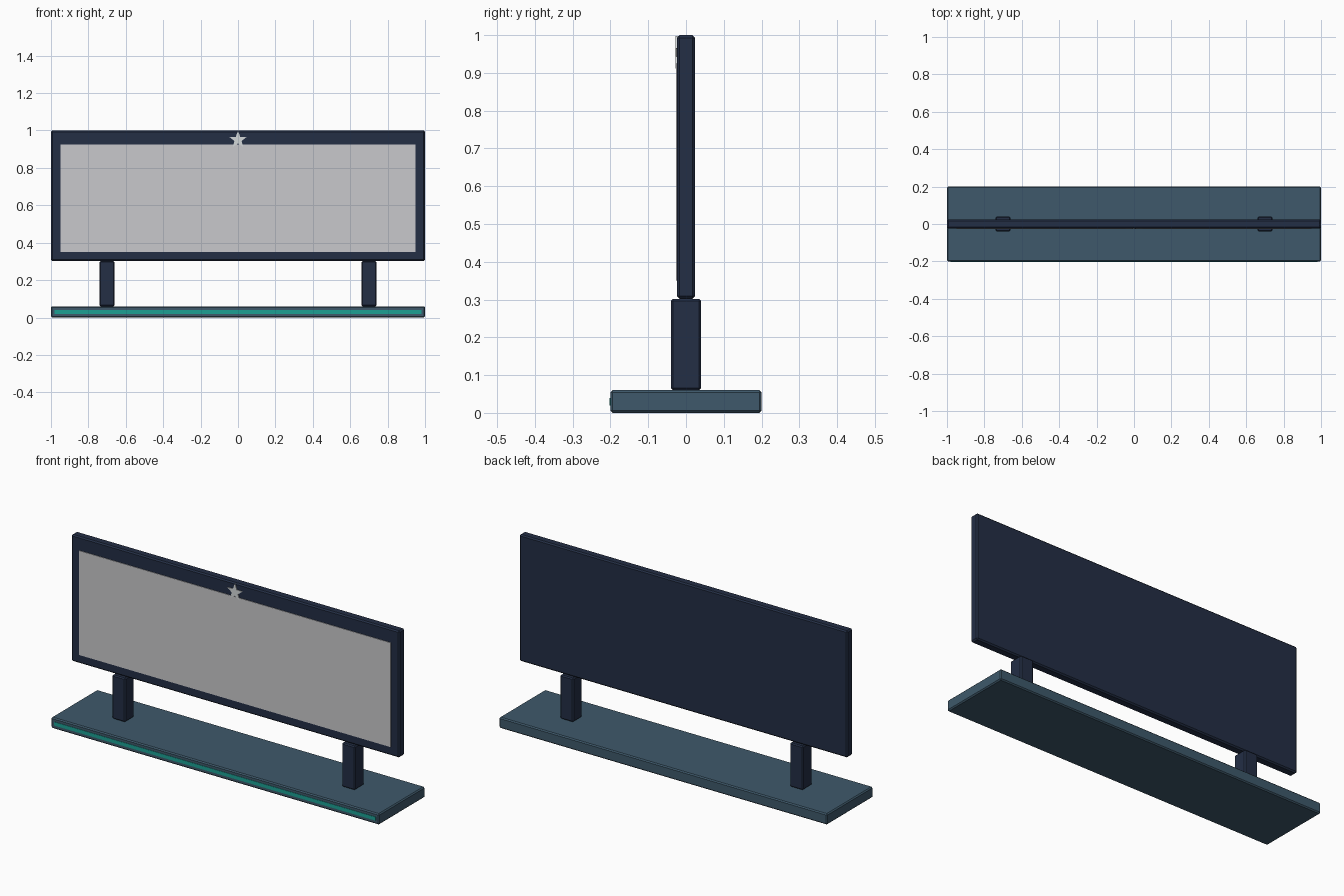
import bpy, bmesh
from math import sin, cos, pi

cube = bpy.data.objects.get("Cube")
if cube:
    bpy.data.objects.remove(cube, do_unlink=True)


def lin(c):
    c /= 255
    return c / 12.92 if c <= 0.04045 else ((c + 0.055) / 1.055) ** 2.4


def material(name, r, g, b):
    m = bpy.data.materials.new(name)
    col = (lin(r), lin(g), lin(b), 1)
    m.use_nodes = True
    m.diffuse_color = col
    m.node_tree.nodes["Principled BSDF"].inputs["Base Color"].default_value = col
    return m


navy = material("dark navy", 35, 46, 69)
slate = material("slate blue", 62, 89, 107)
grey = material("screen grey", 201, 201, 204)
teal = material("teal", 28, 160, 148)
silver = material("star silver", 212, 216, 218)


def finish(bm, name, mat):
    mesh = bpy.data.meshes.new(name)
    bm.to_mesh(mesh)
    bm.free()
    mesh.materials.append(mat)
    ob = bpy.data.objects.new(name, mesh)
    bpy.context.collection.objects.link(ob)
    return ob


def box(name, mat, x, y, z, bevel=0):
    """Box from (min, max) ranges, with optional chamfered edges."""
    bm = bmesh.new()
    bmesh.ops.create_cube(bm, size=1)
    for v in bm.verts:
        v.co = [lo + (c + 0.5) * (hi - lo) for c, (lo, hi) in zip(v.co, (x, y, z))]
    if bevel:
        bmesh.ops.bevel(bm, geom=bm.edges[:], offset=bevel, segments=1,
                        affect='EDGES', profile=0.5)
    return finish(bm, name, mat)


# Base slab with a light strip along the front edge
box("base", slate, (-1, 1), (-0.2, 0.2), (0, 0.06), 0.006)
box("base_light_strip", teal, (-0.98, 0.98), (-0.202, -0.196), (0.02, 0.04))

# Two support posts
for side, x in (("left", 0.7), ("right", -0.7)):
    box(side + "_post", navy, (x - 0.04, x + 0.04), (-0.04, 0.04), (0.06, 0.302), 0.006)

# Sign panel and its screen
box("panel_frame", navy, (-1, 1), (-0.024, 0.024), (0.302, 1), 0.007)
box("screen", grey, (-0.95, 0.95), (-0.027, -0.02), (0.35, 0.925))

# Five-pointed star at the top of the frame
bm = bmesh.new()
ring = []
for i in range(10):
    r = 0.02 if i % 2 else 0.048
    a = pi / 2 + i * pi / 5
    ring.append(bm.verts.new((r * cos(a), -0.0275, 0.95 + r * sin(a))))
face = bm.faces.new(ring)
ext = bmesh.ops.extrude_face_region(bm, geom=[face])
for v in ext["geom"]:
    if isinstance(v, bmesh.types.BMVert):
        v.co.y = -0.02
bmesh.ops.recalc_face_normals(bm, faces=bm.faces[:])
finish(bm, "star_emblem", silver)
